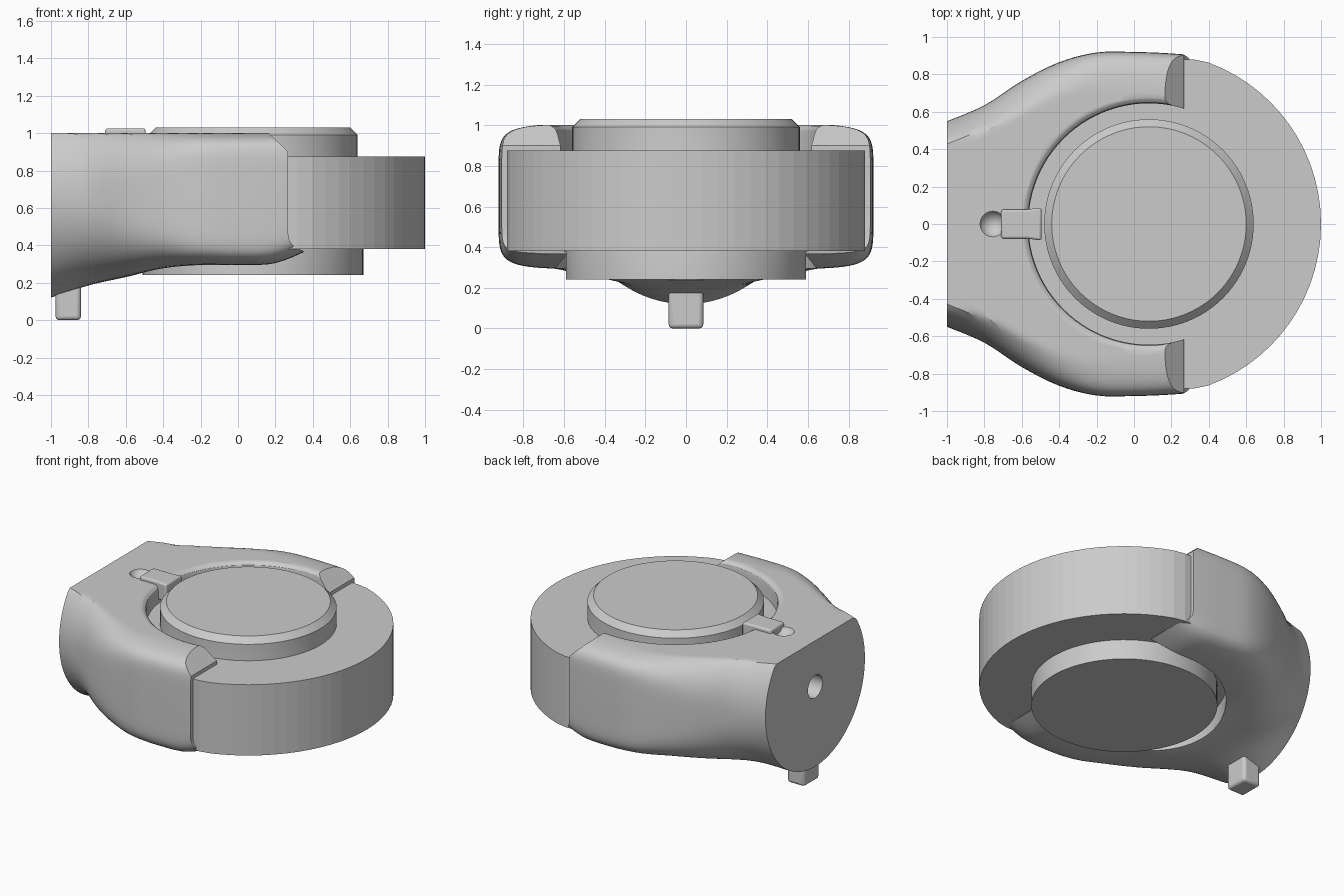
import bpy, bmesh
from math import sin, cos, pi, copysign
from mathutils import Vector, Matrix

if "Cube" in bpy.data.objects:
    bpy.data.objects.remove(bpy.data.objects["Cube"])

CX = 0.08  # axis of the disc


def make(name, bm, smooth=None):
    bmesh.ops.recalc_face_normals(bm, faces=bm.faces)
    me = bpy.data.meshes.new(name)
    bm.to_mesh(me)
    bm.free()
    ob = bpy.data.objects.new(name, me)
    bpy.context.collection.objects.link(ob)
    if smooth:
        shade(ob, smooth)
    return ob


def shade(ob, angle):
    bpy.ops.object.select_all(action='DESELECT')
    ob.select_set(True)
    bpy.context.view_layer.objects.active = ob
    bpy.ops.object.shade_smooth_by_angle(angle=angle)


def skin(bm, rings):
    """Join closed rings of points and cap both ends."""
    vs = [[bm.verts.new(p) for p in r] for r in rings]
    n = len(vs[0])
    for a, b in zip(vs, vs[1:]):
        for i in range(n):
            bm.faces.new((a[i], a[(i + 1) % n], b[(i + 1) % n], b[i]))
    bm.faces.new(vs[0])
    bm.faces.new(vs[-1])


def lathe(name, profile, seg, smooth=None):
    bm = bmesh.new()
    skin(bm, [[(CX + r * cos(2 * pi * i / seg), r * sin(2 * pi * i / seg), z)
               for i in range(seg)] for r, z in profile])
    return make(name, bm, smooth)


def prism(name, pts, axis, lo, hi):
    """Extrude a 2D outline along y (xz outline) or z (xy outline)."""
    bm = bmesh.new()
    put = (lambda p, d: (p[0], d, p[1])) if axis == 'y' else (lambda p, d: (p[0], p[1], d))
    skin(bm, [[put(p, d) for p in pts] for d in (lo, hi)])
    return make(name, bm)


def boolean(ob, cutter, op='DIFFERENCE'):
    m = ob.modifiers.new("cut", 'BOOLEAN')
    m.object, m.operation, m.solver = cutter, op, 'EXACT'
    bpy.context.view_layer.objects.active = ob
    bpy.ops.object.modifier_apply(modifier=m.name)
    bpy.data.objects.remove(cutter)


def bevel(ob, width):
    m = ob.modifiers.new("bevel", 'BEVEL')
    m.width, m.segments = width, 3
    shade(ob, 0.6)


# Faceted disc, tucked in where the clamp wraps round it
disc = lathe("disc", [(0.92, 0.38), (0.92, 0.875)], 72)
for v in disc.data.vertices:
    if v.co.x < 0.33:
        v.co.y = max(-0.88, min(0.88, v.co.y))

# Hub through the middle: wider below, chamfered on top
lathe("hub", [(0.59, 0.24), (0.59, 0.5), (0.56, 0.6), (0.56, 0.99), (0.52, 1.03)], 96, 0.5)

# Clamp body lofted along x: x, half width, bottom, virtual top, squareness
KEYS = [Vector(k) for k in (
    (-1.0, 0.55, 0.12, 1.22, 2.0), (-0.8, 0.635, 0.185, 1.14, 2.4),
    (-0.6, 0.765, 0.23, 1.07, 3.3), (-0.4, 0.865, 0.275, 1.03, 5.0),
    (-0.2, 0.917, 0.293, 1.01, 7.5), (0.0, 0.92, 0.293, 1.005, 8.5),
    (0.2, 0.912, 0.303, 1.005, 8.5), (0.4, 0.895, 0.385, 1.005, 8.5))]


def spline(i, t):
    p0, p1 = KEYS[max(i - 1, 0)], KEYS[i]
    p2, p3 = KEYS[i + 1], KEYS[min(i + 2, len(KEYS) - 1)]
    return (p1 * 2 + (p2 - p0) * t + (p0 * 2 - p1 * 5 + p2 * 4 - p3) * t * t
            + (p1 * 3 - p0 - p2 * 3 + p3) * t ** 3) / 2


def section(k):
    x, w, lo, hi, n = k
    ring = []
    for i in range(88):
        a = 2 * pi * (i + 0.5) / 88
        c, s = cos(a), sin(a)
        y = w * copysign(abs(c) ** (2 / n), c)
        z = (lo + hi) / 2 + (hi - lo) / 2 * copysign(abs(s) ** (2 / n), s)
        ring.append((x, y, min(z, 1.0)))
    return ring


STEPS = 5
params = [(i, j / STEPS) for i in range(len(KEYS) - 1) for j in range(STEPS)] + [(len(KEYS) - 2, 1.0)]
bm = bmesh.new()
skin(bm, [section(spline(i, t)) for i, t in params])
clamp = make("clamp", bm)

# Trim the arm ends to their chamfered side outline
boolean(clamp, prism("arm_end_trim", [
    (-1.2, -0.1), (0.35, -0.1), (0.35, 0.37), (0.30, 0.39), (0.275, 0.425), (0.268, 0.46),
    (0.268, 0.9), (0.165, 1.0), (0.165, 1.2), (-1.2, 1.2)], 'y', -1.2, 1.2), 'INTERSECT')
# Round opening with an eased top edge
boolean(clamp, lathe("opening_cutter", [
    (0.645, 0.0), (0.645, 0.955), (0.65, 0.98), (0.665, 0.995), (0.69, 1.006), (0.69, 1.2)], 96))
# Shaft hole in the flat end
bm = bmesh.new()
bmesh.ops.create_cone(bm, cap_ends=True, segments=32, radius1=0.08, radius2=0.08, depth=0.5,
                      matrix=Matrix.Translation((-1.0, 0, 0.68)) @ Matrix.Rotation(pi / 2, 4, 'Y'))
boolean(clamp, make("shaft_hole_cutter", bm))
# Finger dimple behind the latch
bm = bmesh.new()
bmesh.ops.create_uvsphere(bm, u_segments=24, v_segments=16, radius=0.075,
                          matrix=Matrix.Translation((-0.755, 0, 1.03)))
boolean(clamp, make("dimple_cutter", bm))
shade(clamp, 0.55)

# Latch on top, flaring toward the hub
latch = prism("latch", [(-0.71, -0.078), (-0.57, -0.078), (-0.495, -0.088), (-0.495, 0.088),
                        (-0.57, 0.078), (-0.71, 0.078)], 'z', 0.9, 1.025)
bevel(latch, 0.012)

# Foot peg underneath
peg = prism("foot_peg", [(-0.975, -0.085), (-0.84, -0.085), (-0.84, 0.085), (-0.975, 0.085)],
            'z', 0.0, 0.3)
bevel(peg, 0.02)
